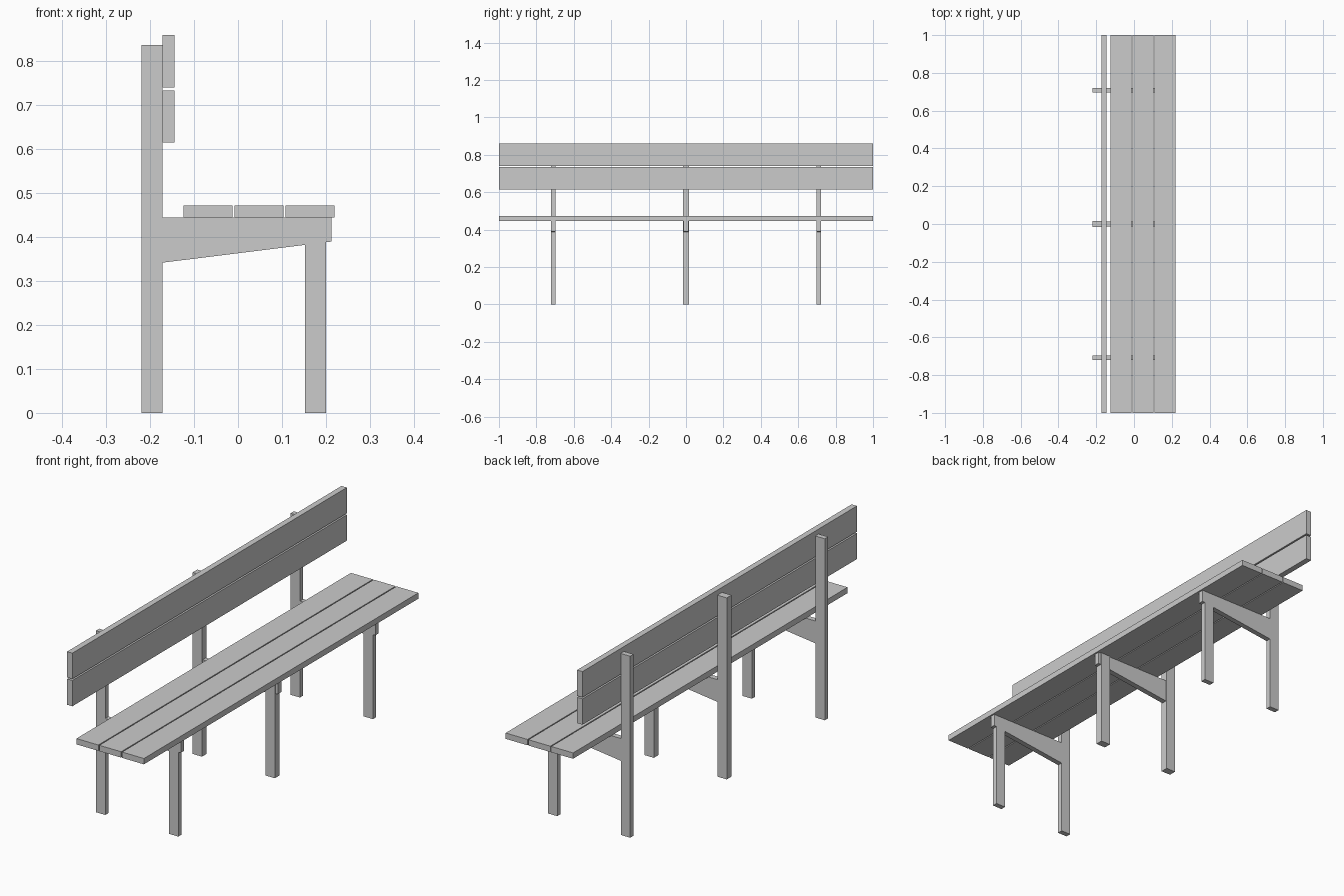
import bpy

if "Cube" in bpy.data.objects:
    bpy.data.objects.remove(bpy.data.objects["Cube"])


def extrude_profile(name, pts, y0, width):
    """Extrude an x/z outline along y, centred on y0."""
    n = len(pts)
    verts = [(x, y0 + s * width / 2, z) for s in (-1, 1) for x, z in pts]
    faces = [tuple(range(n)), tuple(range(2 * n - 1, n - 1, -1))]
    faces += [(i, i + n, (i + 1) % n + n, (i + 1) % n) for i in range(n)]
    mesh = bpy.data.meshes.new(name)
    mesh.from_pydata(verts, [], faces)
    mesh.update()
    obj = bpy.data.objects.new(name, mesh)
    bpy.context.collection.objects.link(obj)
    return obj


def rect(x0, x1, z0, z1):
    return [(x0, z0), (x1, z0), (x1, z1), (x0, z1)]


# Frame dimensions
BACK, POST, TIP = -0.22, -0.172, 0.213
LEG0, LEG1 = 0.152, 0.2
SEAT_Z, POST_TOP = 0.445, 0.837


def under(x):
    """Height of the sloping underside of the seat bearer."""
    return 0.342 + (x - POST) * (0.39 - 0.342) / (TIP - POST)


# End frames: post, bearer and front leg in one flush outline
outline = [(BACK, 0), (POST, 0), (POST, under(POST)), (LEG0, under(LEG0)),
           (LEG0, 0), (LEG1, 0), (LEG1, under(LEG1)), (TIP, under(TIP)),
           (TIP, SEAT_Z), (POST, SEAT_Z), (POST, POST_TOP), (BACK, POST_TOP)]
for side, y in (("left", -0.709), ("right", 0.709)):
    extrude_profile("end_frame_" + side, outline, y, 0.024)

# Middle frame: thicker posts with a thinner bearer
extrude_profile("middle_post", rect(BACK, POST, 0, POST_TOP), 0, 0.034)
extrude_profile("middle_leg", rect(LEG0, LEG1, 0, SEAT_Z), 0, 0.034)
extrude_profile("middle_bearer", [(POST, under(POST)), (TIP, under(TIP)),
                                  (TIP, SEAT_Z), (POST, SEAT_Z)], 0, 0.025)

# Seat slats
for i in range(3):
    x = -0.124 + i * 0.1163
    extrude_profile(f"seat_slat_{i + 1}", rect(x, x + 0.1115, SEAT_Z, 0.472), 0, 2)

# Backrest slats
for i, z in enumerate((0.615, 0.741)):
    extrude_profile(f"back_slat_{i + 1}", rect(POST, -0.145, z, z + 0.119), 0, 2)
